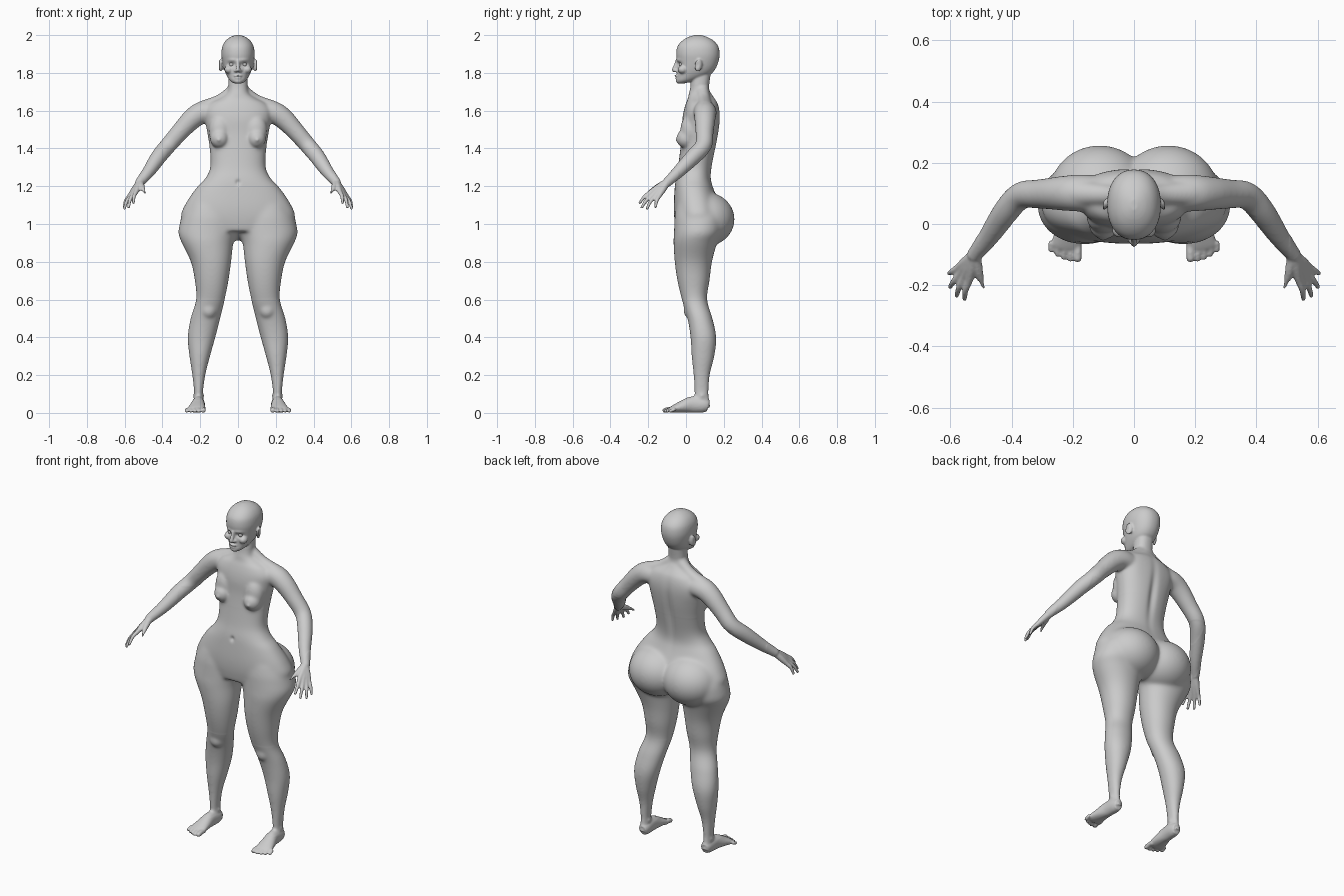
import bpy, bmesh, math
from mathutils import Vector, Matrix

bm = bmesh.new()


def spline(rows, sub=5):
    """Catmull-Rom interpolation through tuples of any length."""
    r = [rows[0]] + list(rows) + [rows[-1]]
    out = []
    for i in range(1, len(r) - 2):
        a, b, c, d = r[i - 1:i + 3]
        for k in range(sub):
            t = k / sub
            out.append([0.5 * (2 * q + (s - p) * t + (2 * p - 5 * q + 4 * s - u) * t * t
                               + (3 * q - p - 3 * s + u) * t ** 3)
                        for p, q, s, u in zip(a, b, c, d)])
    return out + [list(rows[-1])]


def skin(rings):
    vs = [[bm.verts.new(p) for p in ring] for ring in rings]
    n = len(vs[0])
    faces = [bm.faces.new(vs[0][::-1]), bm.faces.new(vs[-1])]
    for a, b in zip(vs, vs[1:]):
        for i in range(n):
            j = (i + 1) % n
            faces.append(bm.faces.new((a[i], a[j], b[j], b[i])))
    bmesh.ops.recalc_face_normals(bm, faces=faces)


def stack(rows, n=2.0, m=40):
    """Horizontal sections: (z, x_min, x_max, y_front, y_back)."""
    rings = []
    for z, x0, x1, y0, y1 in spline(rows):
        ring = []
        for i in range(m):
            c, s = math.cos(math.tau * i / m), math.sin(math.tau * i / m)
            c, s = [math.copysign(abs(q) ** (2 / n), q) for q in (c, s)]
            ring.append(((x0 + x1) / 2 + c * (x1 - x0) / 2, (y0 + y1) / 2 + s * (y1 - y0) / 2, z))
        rings.append(ring)
    skin(rings)


def tube(rows, side=1, m=20):
    """Sections along a path: (x, y, z, half_width, half_height)."""
    pts = spline([(side * r[0],) + tuple(r[1:4]) + (r[-1],) for r in rows])
    rings = []
    for i, p in enumerate(pts):
        t = Vector(pts[min(i + 1, len(pts) - 1)][:3]) - Vector(pts[max(i - 1, 0)][:3])
        t.normalize()
        w = t.cross(Vector((0, 0, 1))).normalized()
        h = w.cross(t)
        rings.append([Vector(p[:3]) + w * p[3] * math.cos(math.tau * k / m)
                      + h * p[4] * math.sin(math.tau * k / m) for k in range(m)])
    skin(rings)
    r = min(pts[-1][3:])
    ball(pts[-1][:3], (r, r, r))


def ball(c, r, rot=(0, 0, 0), side=1):
    mat = Matrix.Translation((side * c[0], c[1], c[2]))
    mat = mat @ Matrix.Rotation(rot[0], 4, 'X') @ Matrix.Rotation(side * rot[2], 4, 'Z')
    bmesh.ops.create_uvsphere(bm, u_segments=28, v_segments=18, radius=1,
                              matrix=mat @ Matrix.Diagonal((*r, 1)))


def sym(rows):
    return [(z, -w, w, f, b) for z, w, f, b in rows]


# Torso and neck
stack(sym([(1.79, .050, .03, .13), (1.72, .052, .022, .122), (1.69, .062, .015, .135),
           (1.665, .10, .01, .152), (1.64, .15, .0, .168), (1.60, .18, -.012, .178),
           (1.55, .175, -.02, .18), (1.48, .162, -.022, .172), (1.40, .15, -.03, .157),
           (1.30, .147, -.043, .137), (1.24, .175, -.055, .132), (1.19, .222, -.06, .145),
           (1.10, .282, -.065, .18), (1.03, .30, -.062, .19), (.96, .22, -.05, .15)]), 2.3)

# Head
stack(sym([(1.745, .022, -.044, -.005), (1.76, .043, -.05, .05), (1.79, .062, -.048, .125),
           (1.82, .074, -.047, .155), (1.86, .083, -.048, .172), (1.90, .088, -.052, .178),
           (1.94, .083, -.045, .171), (1.97, .066, -.02, .147), (1.99, .04, .013, .112),
           (2.00, .012, .045, .08)]), 2.2)
tube([(0, -.045, 1.865, .009), (0, -.056, 1.84, .010), (0, -.063, 1.815, .012)])
ball((0, -.045, 1.784), (.022, .016, .007))
ball((0, -.043, 1.773), (.018, .015, .006))
ball((0, -.037, 1.757), (.022, .018, .014))

for s in (1, -1):
    # Face details and ears
    ball((.012, -.050, 1.811), (.009, .012, .008), side=s)
    ball((.048, -.018, 1.818), (.024, .026, .022), side=s)
    ball((.092, .066, 1.84), (.010, .022, .034), (-.15, 0, .45), s)
    # Neck-to-shoulder slope and arm
    tube([(.02, .085, 1.71, .035), (.09, .095, 1.655, .035), (.18, .10, 1.61, .045)], s)
    tube([(.09, .095, 1.59, .06), (.18, .10, 1.592, .06), (.24, .10, 1.558, .056),
          (.31, .098, 1.485, .048), (.37, .092, 1.415, .045), (.42, .038, 1.355, .043),
          (.475, -.042, 1.275, .034), (.52, -.10, 1.22, .025)], s)
    # Breast
    ball((.095, .02, 1.495), (.06, .05, .085), side=s)
    ball((.098, .0, 1.452), (.05, .051, .052), side=s)
    ball((.102, -.048, 1.445), (.010, .012, .010), side=s)
    # Buttock
    ball((.112, .10, 1.025), (.166, .158, .145), side=s)
    # Leg
    rows = [(1.10, .02, .27, -.05, .18), (1.04, .0, .298, -.06, .20), (1.0, -.005, .309, -.062, .20),
            (.95, .002, .316, -.064, .19), (.90, .024, .298, -.066, .165), (.80, .036, .25, -.06, .138),
            (.70, .05, .229, -.046, .125), (.60, .07, .222, -.022, .112), (.50, .094, .251, .008, .14),
            (.40, .12, .266, .024, .16), (.30, .148, .257, .03, .15), (.20, .173, .242, .04, .126),
            (.10, .186, .232, .045, .12), (.03, .183, .235, .04, .128)]
    stack([(z, min(s * a, s * b), max(s * a, s * b), f, k) for z, a, b, f, k in rows], 2.1)
    ball((.155, .03, .545), (.045, .044, .05), side=s)
    ball((.208, .085, .09), (.032, .02, .02), side=s)
    # Foot and toes
    tube([(.207, .118, .034, .024, .03), (.207, .09, .041, .032, .04), (.21, .03, .044, .034, .044),
          (.215, -.02, .033, .042, .032), (.22, -.065, .021, .049, .02), (.222, -.082, .016, .044, .014)], s)
    for i in range(5):
        x, r = .184 + .021 * i + (.003 if i else 0), .0135 if i == 0 else .0095
        y = (-.112, -.115, -.108, -.098, -.084)[i]
        tube([(x, -.06, .018, r), (x, y + .022, .018, r), (x, y, r, r)], s)
    # Fingers and palm
    wrist = Vector((.518, -.10, 1.222))
    for k, tip in (((.538, -.183, 1.172), (.553, -.245, 1.112)), ((.555, -.176, 1.157), (.579, -.234, 1.088)),
                   ((.567, -.161, 1.149), (.601, -.206, 1.082)), ((.573, -.141, 1.150), (.604, -.161, 1.09))):
        k, tip = Vector(k), Vector(tip)
        mid = k.lerp(tip, .5) + Vector((.005, -.004, .004))
        tube([(*wrist.lerp(k, .05), .020), (*wrist.lerp(k, .6), .017), (*k, .0125),
              (*mid, .010), (*tip, .0075)], s)
    tube([(*wrist, .018), (.507, -.15, 1.197, .016), (.499, -.185, 1.178, .011), (.491, -.208, 1.163, .008)], s)

# Fuse the parts into one skin
mesh = bpy.data.meshes.new("body")
bm.to_mesh(mesh)
bm.free()
body = bpy.data.objects.new("body", mesh)
bpy.context.collection.objects.link(body)
rm = body.modifiers.new("fuse", 'REMESH')
rm.mode = 'VOXEL'
rm.voxel_size = .005
bm = bmesh.new()
bm.from_object(body, bpy.context.evaluated_depsgraph_get())
body.modifiers.clear()


def relax(test, times):
    vs = [v for v in bm.verts if test(v.co)]
    for _ in range(times):
        bmesh.ops.smooth_vert(bm, verts=vs, factor=.5, use_axis_x=True, use_axis_y=True, use_axis_z=True)


def push(c, r, vec):
    """Soft dent or bulge around a point."""
    c, vec = Vector(c), Vector(vec)
    for v in bm.verts:
        d = v.co - c
        q = sum((a / b) ** 2 for a, b in zip(d, r))
        if q < 6:
            v.co += vec * math.exp(-q)


# Blend the joins, more on the broad masses than on face, hands and feet
relax(lambda p: True, 2)
relax(lambda p: .07 < p.z < 1.735 and abs(p.x) < .51, 16)
relax(lambda p: .6 < p.z < 1.4 and abs(p.x) < .4, 20)

# Surface details: sockets, ears, mouth line, navel, spine
for s in (1, -1):
    push((s * .034, -.04, 1.845), (.021, .04, .011), (0, .013, 0))
    push((s * .034, -.045, 1.868), (.026, .03, .008), (0, -.004, 0))
    push((s * .106, .06, 1.842), (.008, .010, .018), (-s * .007, 0, 0))
    push((s * .16, .18, 1.54), (.05, .03, .07), (0, .008, 0))
push((0, -.06, 1.7785), (.022, .03, .003), (0, .006, 0))
push((0, -.05, 1.22), (.012, .02, .014), (0, .010, 0))
push((0, .16, 1.42), (.022, .05, .16), (0, -.012, 0))

bm.to_mesh(mesh)
bm.free()
mesh.shade_smooth()

# Eyeballs
for s, name in ((1, "left_eye"), (-1, "right_eye")):
    bpy.ops.mesh.primitive_uv_sphere_add(segments=24, ring_count=16, radius=.0125,
                                         location=(s * .034, -.023, 1.845))
    eye = bpy.context.object
    eye.name = name
    bpy.ops.object.shade_smooth()
